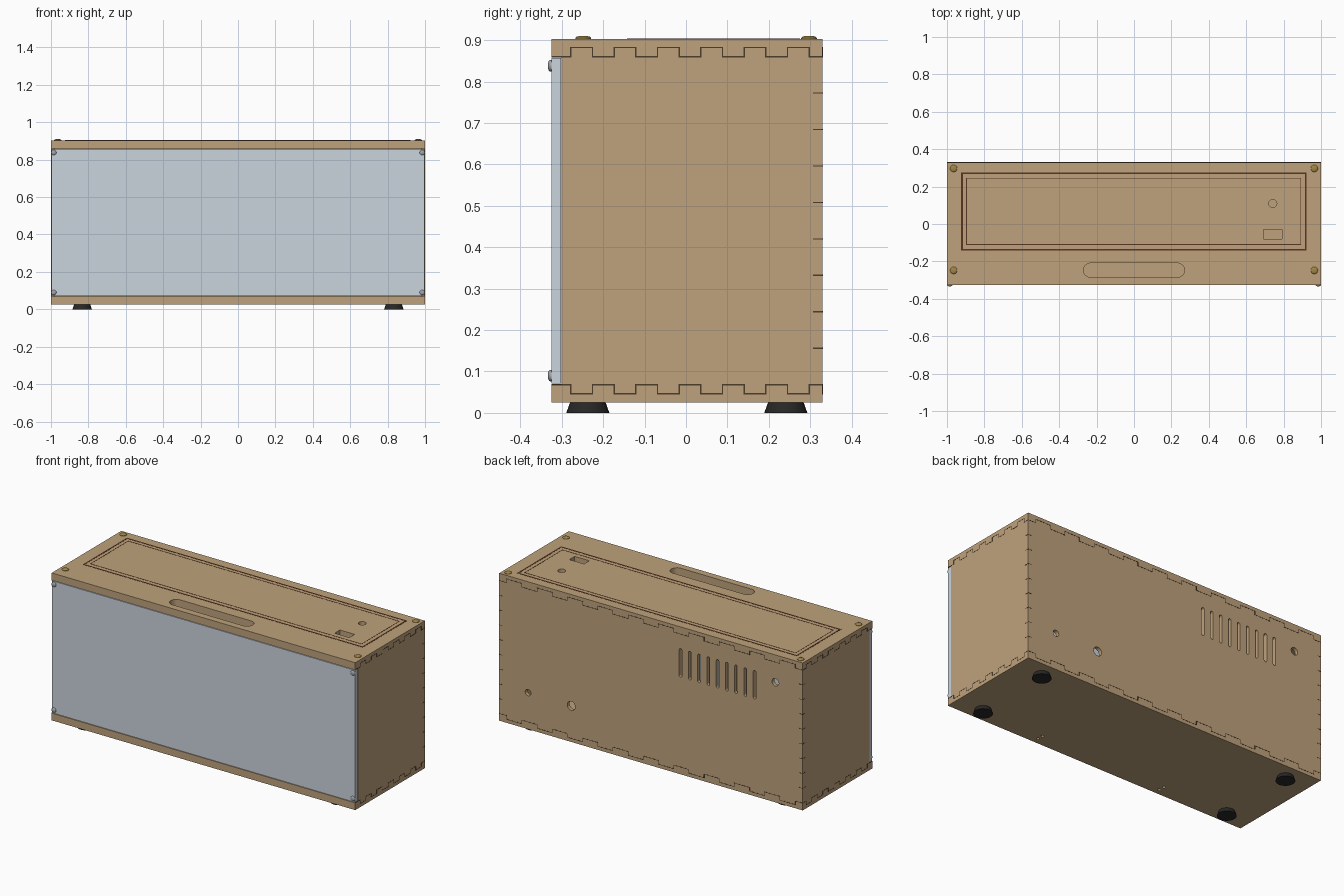
import bpy, bmesh
from math import cos, sin, pi, radians
from mathutils import Matrix

if "Cube" in bpy.data.objects:
    bpy.data.objects.remove(bpy.data.objects["Cube"])


def material(name, rgb):
    m = bpy.data.materials.new(name)
    m.diffuse_color = (*rgb, 1)
    m.use_nodes = True
    m.node_tree.nodes["Principled BSDF"].inputs["Base Color"].default_value = m.diffuse_color
    return m


WOOD = material("plywood", (0.52, 0.36, 0.20))
PANEL = material("acrylic", (0.60, 0.66, 0.73))
RUBBER = material("rubber", (0.02, 0.02, 0.02))
BRASS = material("brass", (0.35, 0.24, 0.06))
STEEL = material("steel", (0.35, 0.37, 0.40))
SEAM = material("seam", (0.07, 0.045, 0.025))
ENGRAVE = material("engraving", (0.10, 0.035, 0.015))


def finish(name, bm, mat):
    bmesh.ops.recalc_face_normals(bm, faces=bm.faces)
    me = bpy.data.meshes.new(name)
    bm.to_mesh(me)
    bm.free()
    if mat:
        me.materials.append(mat)
    ob = bpy.data.objects.new(name, me)
    bpy.context.collection.objects.link(ob)
    return ob


def add_box(bm, x0, x1, y0, y1, z0, z1):
    m = Matrix.Translation(((x0 + x1) / 2, (y0 + y1) / 2, (z0 + z1) / 2))
    bmesh.ops.create_cube(bm, size=1, matrix=m @ Matrix.Diagonal((x1 - x0, y1 - y0, z1 - z0, 1)))


def box(name, mat, *dims):
    bm = bmesh.new()
    add_box(bm, *dims)
    return finish(name, bm, mat)


def add_slot(bm, matrix, w, h, depth, n=24):
    # Stadium prism (a circle when w == h) extruded along local z
    r = min(w, h) / 2
    dx, dy = w / 2 - r, h / 2 - r
    pts = []
    for i in range(n):
        a = 2 * pi * (i + 0.5) / n
        pts.append((r * cos(a) + (dx if cos(a) > 0 else -dx), r * sin(a) + (dy if sin(a) > 0 else -dy)))
    low = [bm.verts.new(matrix @ Matrix.Translation((x, y, -depth / 2)).translation) for x, y in pts]
    f = bm.faces.new(low)
    ext = bmesh.ops.extrude_face_region(bm, geom=[f])["geom"]
    shift = matrix.to_3x3() @ Matrix.Translation((0, 0, depth)).translation
    bmesh.ops.translate(bm, vec=shift, verts=[v for v in ext if isinstance(v, bmesh.types.BMVert)])


def cut(ob, bm):
    cutter = finish("cutter", bm, None)
    cutter.hide_render = True
    mod = ob.modifiers.new("holes", "BOOLEAN")
    mod.operation, mod.solver, mod.object = "DIFFERENCE", "EXACT", cutter
    bpy.context.view_layer.objects.active = ob
    bpy.ops.object.modifier_apply(modifier=mod.name)
    bpy.data.objects.remove(cutter)


def lathe(name, mat, profile, loc, rot=None, n=32):
    # Solid of revolution around local z, profile is (radius, height)
    bm = bmesh.new()
    m = Matrix.Translation(loc) @ (rot or Matrix())
    rings = [[bm.verts.new(m @ Matrix.Translation((r * cos(2 * pi * i / n), r * sin(2 * pi * i / n), z)).translation)
              for i in range(n)] for r, z in profile]
    for a, b in zip(rings, rings[1:]):
        for i in range(n):
            bm.faces.new((a[i], a[(i + 1) % n], b[(i + 1) % n], b[i]))
    bm.faces.new(rings[0])
    bm.faces.new(rings[-1])
    ob = finish(name, bm, mat)
    bpy.context.view_layer.objects.active = ob
    bpy.ops.object.select_all(action="DESELECT")
    ob.select_set(True)
    bpy.ops.object.shade_smooth_by_angle(angle=radians(35))
    return ob


Y0, Y1, ZB, ZT, T = -0.325, 0.33, 0.068, 0.860, 0.022
BOT, TOP = 0.025, 0.903

# Panels of the hollow cabinet
bottom = box("bottom_panel", WOOD, -1, 1, Y0, Y1, BOT, ZB)
top = box("top_panel", WOOD, -1, 1, Y0, Y1, ZT, TOP)
back = box("back_panel", WOOD, -1 + T, 1 - T, Y1 - T, Y1, ZB, ZT)
for s, side in ((1, "right"), (-1, "left")):
    xs = sorted((s, s * (1 - T)))
    box(side + "_panel", WOOD, *xs, -0.300, Y1, ZB, ZT)
box("front_panel", PANEL, -0.998, 0.998, Y0, -0.302, ZB + 0.003, ZT - 0.003)

# Top openings: handle slot, round hole, rectangular hole
bm = bmesh.new()
add_slot(bm, Matrix.Translation((0, -0.247, 0.88)), 0.54, 0.075, 0.2, 32)
add_slot(bm, Matrix.Translation((0.742, 0.11, 0.88)), 0.043, 0.043, 0.2)
add_box(bm, 0.693, 0.79, -0.08, -0.03, 0.78, 0.98)
cut(top, bm)

# Back openings: vents and cable holes
TURN = Matrix.Rotation(pi / 2, 4, "X")
bm = bmesh.new()
for i in range(9):
    add_slot(bm, Matrix.Translation((-0.195 - 0.061 * i, 0.32, 0.688)) @ TURN, 0.018, 0.17, 0.1, 16)
for x, z, d in ((-0.82, 0.74, 0.045), (0.81, 0.243, 0.038), (0.525, 0.24, 0.053)):
    add_slot(bm, Matrix.Translation((x, 0.32, z)) @ TURN, d, d, 0.1)
cut(back, bm)

# Bottom pilot holes
bm = bmesh.new()
for x in (-0.415, 0.415):
    for y in (-0.288, -0.25):
        add_slot(bm, Matrix.Translation((x, y, 0.045)), 0.018, 0.018, 0.2, 16)
cut(bottom, bm)

# Finger-joint seams, drawn as thin strips
E, W = 0.0008, 0.0015
bm = bmesh.new()


def seam_side(y0, y1, z0, z1):
    for s in (-1, 1):
        add_box(bm, *sorted((s * 0.998, s * (1 + E))), y0 - W, y1 + W, z0 - W, z1 + W)


def seam_back(x0, x1, z0, z1):
    add_box(bm, x0 - W, x1 + W, Y1 - 0.002, Y1 + E, z0 - W, z1 + W)


def fingers(seam, edges, first):
    for inner, outer in ((ZB, ZB - T), (ZT, ZT + T)):
        lo, hi = sorted((inner, outer))
        for i, (a, b) in enumerate(zip(edges, edges[1:])):
            z = outer if i % 2 == first else inner
            seam(a, b, z, z)
            if i:
                seam(a, a, lo, hi)


fingers(seam_side, [-0.323] + [-0.278 + 0.0523 * i for i in range(12)] + [0.328], 1)
fingers(seam_back, [-0.998] + [-0.95 + 0.1 * i for i in range(20)] + [0.998], 1)
for i in range(8):
    z = 0.156 + 0.088 * i
    seam_side(Y1 - T, Y1 - W, z, z)
    for s in (-1, 1):
        seam_back(*sorted((s * (1 - T), s * (1 - W))), z, z)
finish("joint_seams", bm, SEAM)


# Engraved lid outlines on the top
def frame(name, x0, x1, y0, y1, w):
    global bm
    bm = bmesh.new()
    z = (TOP - 0.002, TOP + E)
    add_box(bm, x0, x1, y0, y0 + w, *z)
    add_box(bm, x0, x1, y1 - w, y1, *z)
    add_box(bm, x0, x0 + w, y0 + w, y1 - w, *z)
    add_box(bm, x1 - w, x1, y0 + w, y1 - w, *z)
    finish(name, bm, ENGRAVE)


frame("lid_outline", -0.924, 0.922, -0.142, 0.275, 0.009)
frame("lid_inner_line", -0.897, 0.893, -0.112, 0.247, 0.004)

# Feet, top screws and front bolts
DOME = [(0.019, 0), (0.019, 0.002), (0.016, 0.005), (0.010, 0.0068), (0.004, 0.0072)]
BOLT = [(0.014, 0), (0.014, 0.003), (0.012, 0.006), (0.007, 0.008)]
for s, side in ((-1, "left"), (1, "right")):
    for y, place in ((-0.237, "front"), (0.241, "back")):
        lathe(f"{place}_{side}_foot", RUBBER, [(0.052, 0), (0.043, BOT)], (0.833 * s, y, 0))
    for y, place in ((-0.248, "front"), (0.297, "back")):
        lathe(f"{place}_{side}_top_screw", BRASS, DOME, (0.964 * s, y, TOP))
    for z, place in ((0.09, "lower"), (0.838, "upper")):
        lathe(f"{place}_{side}_front_bolt", STEEL, BOLT, (0.985 * s, Y0, z), TURN, 24)
